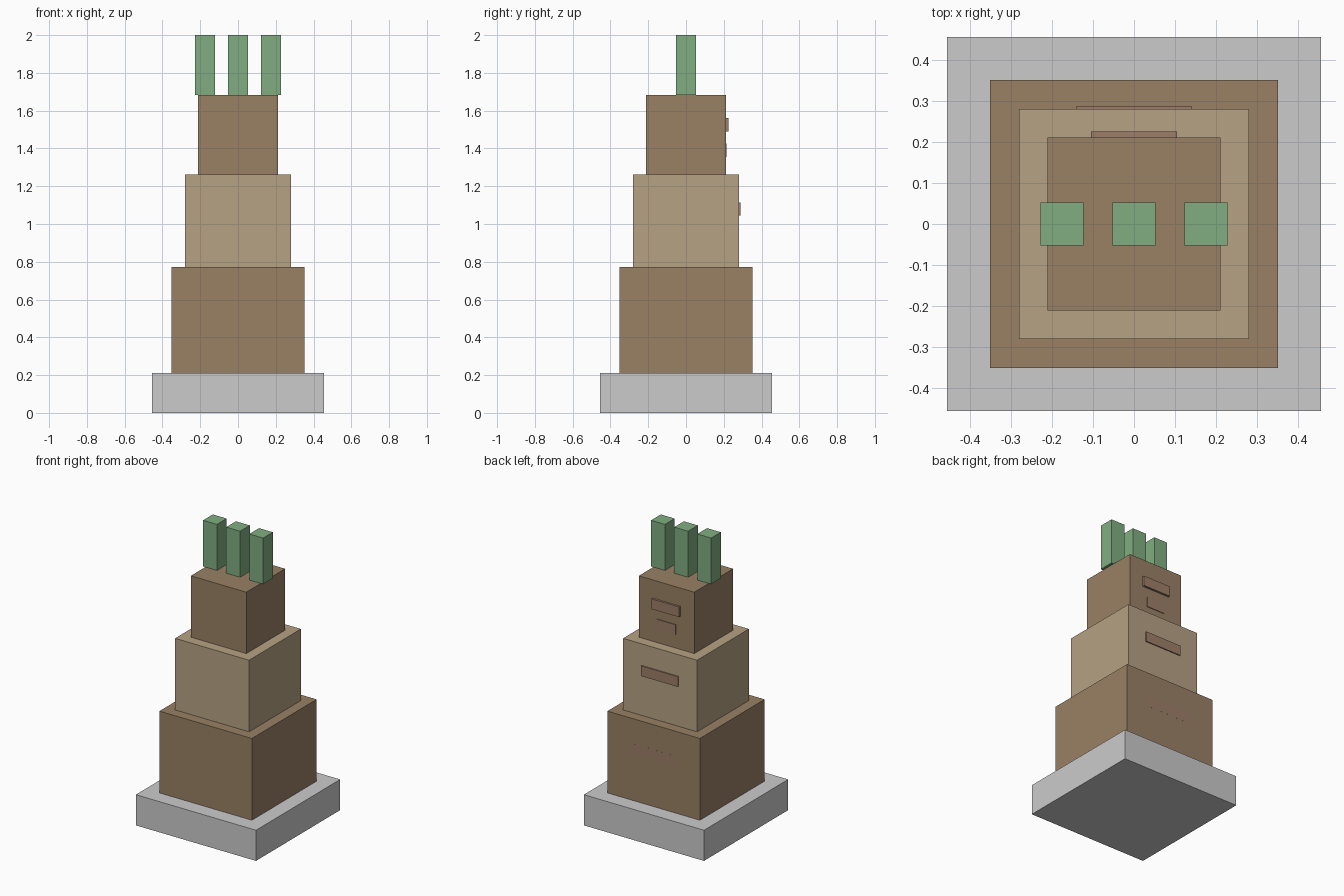
import bpy

if "Cube" in bpy.data.objects:
    bpy.data.objects.remove(bpy.data.objects["Cube"])

U = 2 / 57  # the whole model sits on a grid 57 units tall


def material(name, rgb):
    m = bpy.data.materials.new(name)
    m.diffuse_color = (*rgb, 1)
    m.use_nodes = True
    m.node_tree.nodes["Principled BSDF"].inputs["Base Color"].default_value = m.diffuse_color
    return m


DARK = material("dark_wood", (0.32, 0.22, 0.13))
LIGHT = material("light_wood", (0.47, 0.36, 0.23))
SLAT = material("slat_wood", (0.34, 0.21, 0.14))
GREEN = material("green", (0.22, 0.42, 0.22))


def box(name, lo, hi, mat=None):
    """Axis-aligned box between two corners, in metres."""
    bpy.ops.mesh.primitive_cube_add(
        size=1, location=[(a + b) / 2 for a, b in zip(lo, hi)])
    ob = bpy.context.object
    ob.name = name
    ob.scale = [b - a for a, b in zip(lo, hi)]
    bpy.ops.object.transform_apply(location=False, rotation=False)
    if mat:
        ob.data.materials.append(mat)


# stacked square tiers: half width, bottom, top in grid units
for name, h, z0, z1, mat in [
    ("base_slab", 13, 0, 6, None),
    ("lower_block", 10, 6, 22, DARK),
    ("middle_block", 8, 22, 36, LIGHT),
    ("upper_block", 6, 36, 48, DARK),
]:
    box(name, (-h * U, -h * U, z0 * U), (h * U, h * U, z1 * U), mat)

# row of three green posts on top
for i, cx in enumerate((-5, 0, 5)):
    box(f"top_post_{i + 1}", ((cx - 1.5) * U, -1.5 * U, 48 * U),
        ((cx + 1.5) * U, 1.5 * U, 57 * U), GREEN)

# slats on the back face: half width, outer y, bottom z, top z, depth
for name, hw, y, z0, z1 in [
    ("upper_slat_wide", 0.105, 0.225, 1.49, 1.56),
    ("upper_slat_narrow", 0.07, 0.215, 1.355, 1.425),
    ("middle_slat", 0.14, 0.288, 1.045, 1.115),
    ("lower_slat", 0.175, 0.3512, 0.53, 0.60),
]:
    box(name, (-hw, y - 0.035, z0), (hw, y, z1), SLAT)
